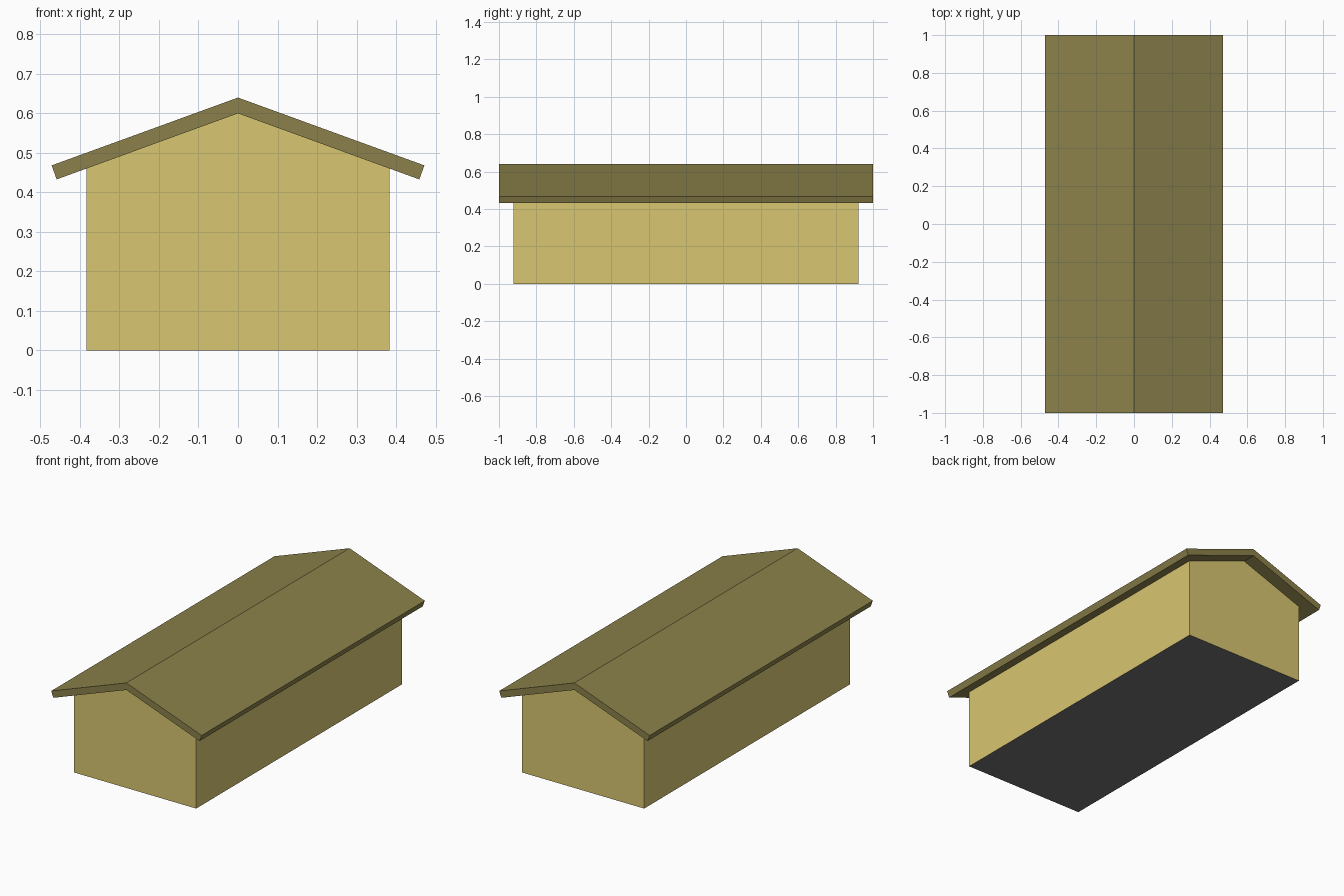
import bpy
from math import radians, sin, cos, tan

if "Cube" in bpy.data.objects:
    bpy.data.objects.remove(bpy.data.objects["Cube"])

PITCH = radians(20)
RIDGE = 0.60           # underside of roof at the ridge
THICK = 0.0376         # roof thickness
HALF_W, HALF_L = 0.383, 0.922
EAVE_X = 0.459


def material(name, color):
    mat = bpy.data.materials.new(name)
    mat.diffuse_color = (*color, 1)
    mat.use_nodes = True
    mat.node_tree.nodes["Principled BSDF"].inputs["Base Color"].default_value = mat.diffuse_color
    return mat


def prism(name, profile, half_len, mat):
    """Extrude an XZ profile (counter-clockwise seen from the front) along y."""
    n = len(profile)
    verts = [(x, y, z) for y in (-half_len, half_len) for x, z in profile]
    faces = [list(range(n)), list(range(2 * n - 1, n - 1, -1))]
    faces += [[i, i + n, (i + 1) % n + n, (i + 1) % n] for i in range(n)]
    mesh = bpy.data.meshes.new(name)
    mesh.from_pydata(verts, [], faces)
    mesh.materials.append(mat)
    obj = bpy.data.objects.new(name, mesh)
    bpy.context.collection.objects.link(obj)
    return obj


wall_mat = material("wall_yellow", (0.69, 0.57, 0.165))
roof_mat = material("roof_olive", (0.26, 0.22, 0.07))
floor_mat = material("floor_grey", (0.17, 0.17, 0.17))

# Gabled body, with a dark floor on its underside
wall_top = RIDGE - HALF_W * tan(PITCH)
body = prism("body", [(-HALF_W, 0), (HALF_W, 0), (HALF_W, wall_top),
                      (0, RIDGE), (-HALF_W, wall_top)], HALF_L, wall_mat)
body.data.materials.append(floor_mat)
body.data.polygons[2].material_index = 1

# Overhanging roof: a bent slab with ends cut square to the slope
eave_z = RIDGE - EAVE_X * tan(PITCH)
out_x, out_z = EAVE_X + THICK * sin(PITCH), eave_z + THICK * cos(PITCH)
prism("roof", [(0, RIDGE), (EAVE_X, eave_z), (out_x, out_z),
               (0, RIDGE + THICK / cos(PITCH)),
               (-out_x, out_z), (-EAVE_X, eave_z)], 1.0, roof_mat)
